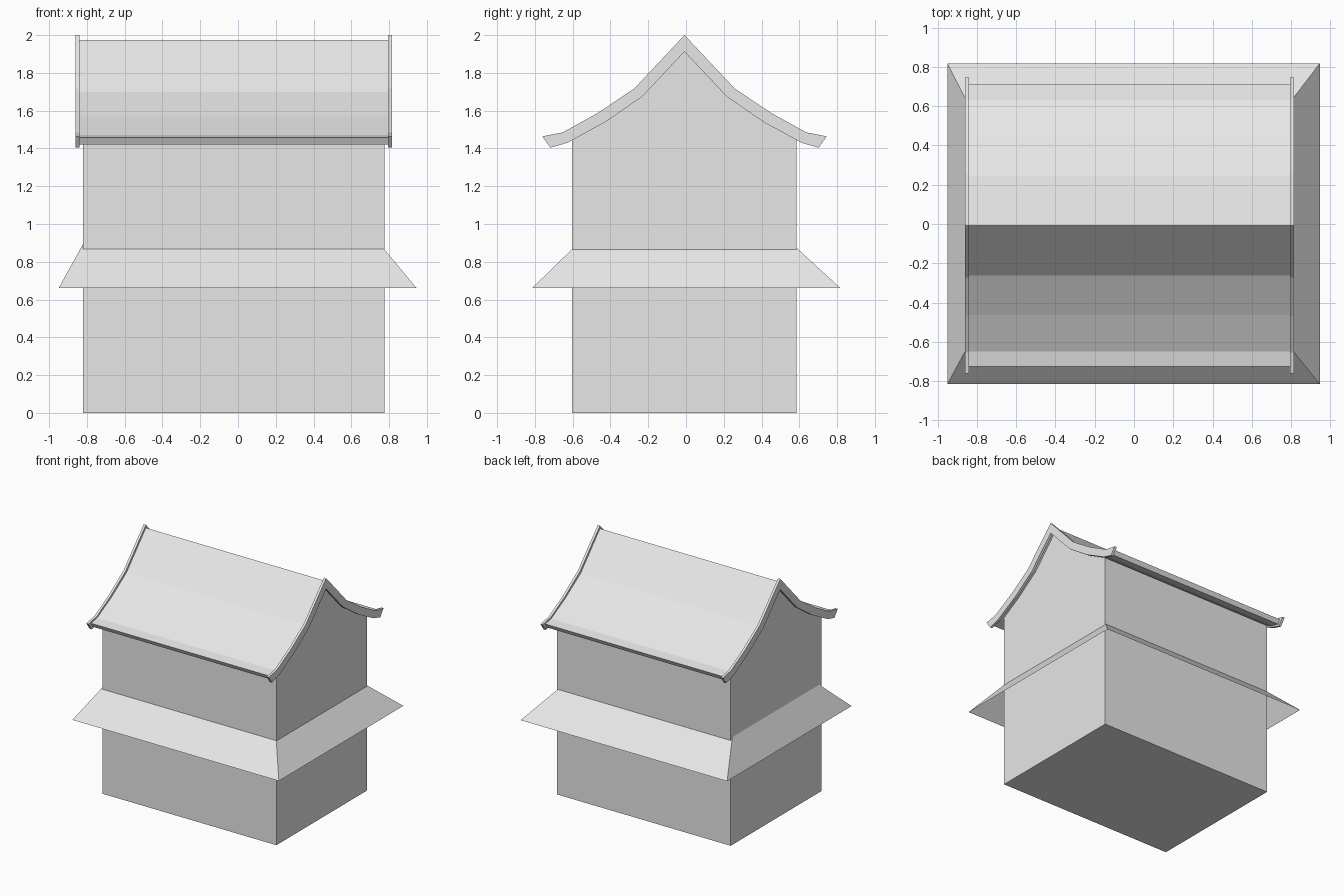
import bpy
import bmesh

cube = bpy.data.objects.get("Cube")
if cube:
    bpy.data.objects.remove(cube, do_unlink=True)

# One plain grey for the whole building
grey = bpy.data.materials.new("plain_grey")
grey.use_nodes = True
colour = (0.8, 0.8, 0.8, 1)
grey.diffuse_color = colour
grey.node_tree.nodes["Principled BSDF"].inputs["Base Color"].default_value = colour


def finish(name, bm):
    mesh = bpy.data.meshes.new(name)
    bm.normal_update()
    bm.to_mesh(mesh)
    bm.free()
    mesh.materials.append(grey)
    obj = bpy.data.objects.new(name, mesh)
    bpy.context.collection.objects.link(obj)
    return obj


def loft(bm, ring_a, ring_b):
    """Join two vertex rings with quads."""
    n = len(ring_a)
    for i in range(n):
        j = (i + 1) % n
        bm.faces.new((ring_a[i], ring_a[j], ring_b[j], ring_b[i]))


def extrude_x(name, profile, x0, x1):
    """Closed solid from a (y, z) profile swept along x."""
    bm = bmesh.new()
    a, b = ([bm.verts.new((x, y, z)) for y, z in profile] for x in (x0, x1))
    loft(bm, a, b)
    bm.faces.new(a)
    bm.faces.new(b)
    bmesh.ops.recalc_face_normals(bm, faces=bm.faces)
    return finish(name, bm)


def roof_band(upper, lower):
    """Mirror half profiles (distance from ridge, z) into a closed outline."""
    ridge = -0.008
    def arch(half):
        return ([(ridge - d, z) for d, z in reversed(half)]
                + [(ridge + d, z) for d, z in half[1:]])
    return arch(upper) + arch(lower)[::-1]


# Walls with gables reaching up under the roof
extrude_x("house_walls",
          [(-0.603, 0), (0.585, 0), (0.585, 1.45), (0.41, 1.55),
           (0.215, 1.69), (-0.008, 1.93), (-0.235, 1.69), (-0.43, 1.55),
           (-0.603, 1.45)], -0.82, 0.775)

# Curved main roof
roof = roof_band(
    [(0, 1.975), (0.255, 1.70), (0.455, 1.57), (0.64, 1.472), (0.718, 1.457)],
    [(0, 1.93), (0.222, 1.69), (0.415, 1.555), (0.62, 1.442), (0.70, 1.422)])
extrude_x("main_roof", roof, -0.845, 0.80)

# Upswept boards closing the roof ends
board = roof_band(
    [(0, 2.0), (0.265, 1.718), (0.46, 1.587), (0.645, 1.485), (0.753, 1.464)],
    [(0, 1.912), (0.223, 1.675), (0.418, 1.54), (0.62, 1.43), (0.71, 1.404)])
for name, x in (("right_roof_board", -0.86), ("left_roof_board", 0.795)):
    extrude_x(name, board, x, x + 0.02)

# Thin open skirt roof around the middle
bm = bmesh.new()


def rectangle(x0, x1, y0, y1, z):
    return [bm.verts.new(p) for p in
            ((x0, y0, z), (x1, y0, z), (x1, y1, z), (x0, y1, z))]


eave = rectangle(-0.95, 0.946, -0.815, 0.818, 0.66)
top = rectangle(-0.806, 0.73, -0.549, 0.535, 0.92)
loft(bm, eave, top)
finish("skirt_roof", bm)
